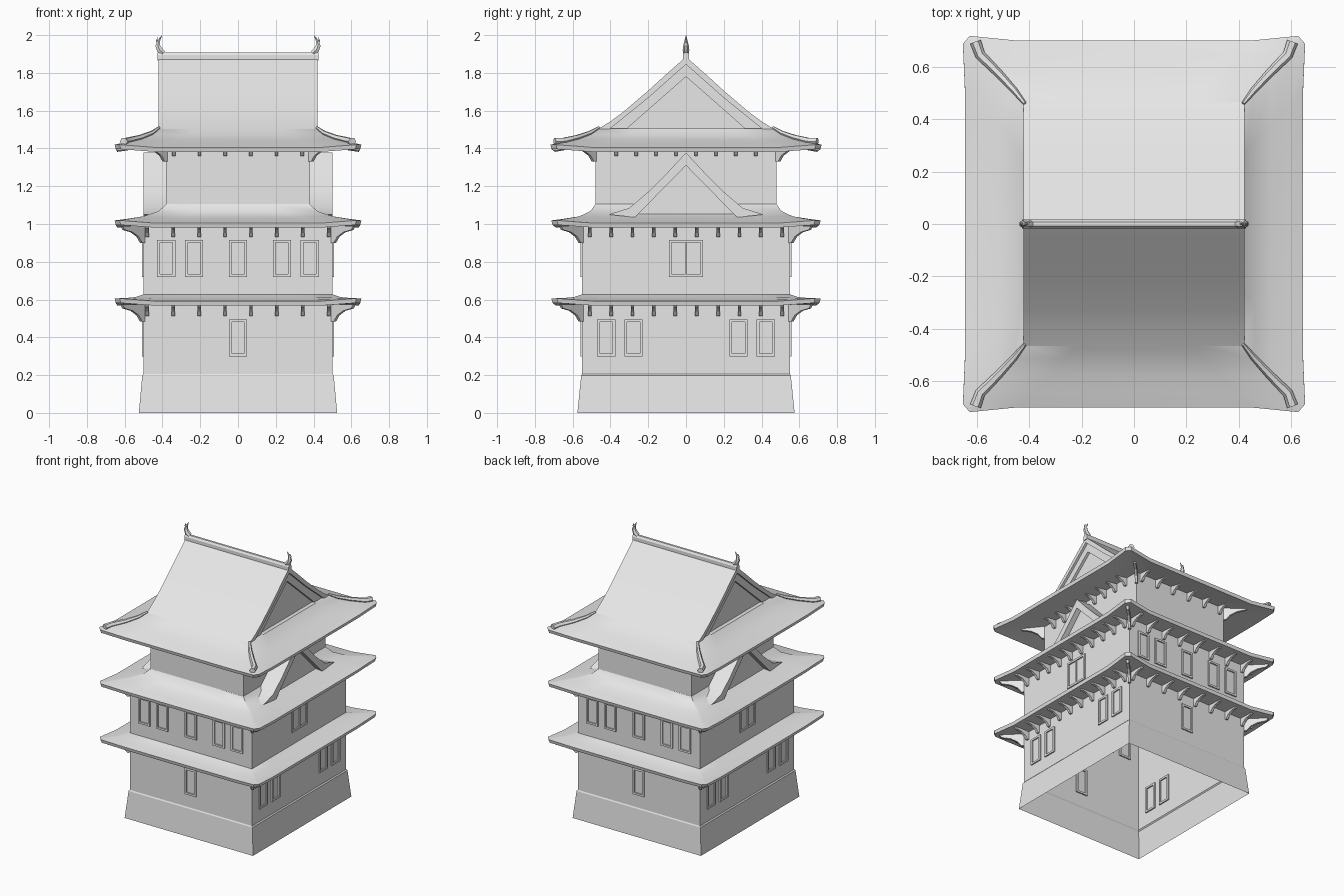
import bpy, bmesh, math
from mathutils import Matrix, Vector

if "Cube" in bpy.data.objects:
    bpy.data.objects.remove(bpy.data.objects["Cube"])

stone = bpy.data.materials.new("light_grey")
stone.use_nodes = True
GREY = (0.8, 0.8, 0.8, 1)
stone.diffuse_color = GREY
stone.node_tree.nodes["Principled BSDF"].inputs["Base Color"].default_value = GREY


def finish(name, bm, smooth=False):
    bmesh.ops.remove_doubles(bm, verts=bm.verts, dist=0.0001)
    bmesh.ops.recalc_face_normals(bm, faces=bm.faces)
    me = bpy.data.meshes.new(name)
    bm.to_mesh(me)
    bm.free()
    me.materials.append(stone)
    if smooth:
        me.shade_smooth()
        me.set_sharp_from_angle(angle=math.radians(35))
    ob = bpy.data.objects.new(name, me)
    bpy.context.collection.objects.link(ob)
    return ob


def skin(bm, rings):
    """Bridge closed rings of points into an open shell."""
    rows = [[bm.verts.new(p) for p in r] for r in rings]
    for a, b in zip(rows, rows[1:]):
        for i in range(len(a)):
            j = (i + 1) % len(a)
            bm.faces.new((a[i], a[j], b[j], b[i]))


def prism(bm, pts, depth, matrix):
    """Extrude a closed 2D outline along local x, from 0 to depth."""
    ends = [[bm.verts.new(matrix @ Vector((d, u, v))) for u, v in pts] for d in (0, depth)]
    bm.faces.new(ends[0])
    bm.faces.new(ends[1][::-1])
    for i in range(len(pts)):
        j = (i + 1) % len(pts)
        bm.faces.new((ends[0][i], ends[0][j], ends[1][j], ends[1][i]))


def slab(bm, pts, x0, x1):
    prism(bm, pts, x1 - x0, Matrix.Translation((x0, 0, 0)))


def band(outer, inner):
    """Symmetric arch outline from half profiles listed apex first."""
    full = lambda h: [(-y, z) for y, z in h[:0:-1]] + list(h)
    return full(outer) + full(inner)[::-1]


def tube(name, path, radii, depth):
    cu = bpy.data.curves.new(name, "CURVE")
    cu.dimensions = "3D"
    cu.bevel_depth, cu.bevel_resolution, cu.use_fill_caps = depth, 1, True
    sp = cu.splines.new("POLY")
    sp.points.add(len(path) - 1)
    for p, co, r in zip(sp.points, path, radii):
        p.co, p.radius = (*co, 1), r
    tmp = bpy.data.objects.new(name, cu)
    bm = bmesh.new()
    bm.from_mesh(tmp.to_mesh())
    tmp.to_mesh_clear()
    bpy.data.objects.remove(tmp)
    return finish(name, bm, True)


# Walls: battered plinth and hollow storeys
def rect(hx, hy, z):
    return [(hx, -hy, z), (hx, hy, z), (-hx, hy, z), (-hx, -hy, z)]


for name, rings in {
    "plinth": [(0.525, 0.575, 0), (0.507, 0.555, 0.197), (0.5, 0.55, 0.205)],
    "lower_walls": [(0.5, 0.55, 0.205), (0.5, 0.55, 1.0)],
    "upper_walls": [(0.38, 0.48, 1.08), (0.38, 0.48, 1.42)],
}.items():
    bm = bmesh.new()
    skin(bm, [rect(*r) for r in rings])
    finish(name, bm)


# Eave roofs with flared, lifted corners
def eave_ring(hx, hy, z, f):
    up = z + 0.014 * f
    quad = [(hx, hy - 0.2, z), (hx + 0.008 * f, hy - 0.012 * f, up),
            (hx - 0.018 * f, hy + 0.018 * f, up), (hx - 0.2, hy, z)]
    half = quad + [(-x, y, h) for x, y, h in quad[::-1]]
    return half + [(-x, -y, h) for x, y, h in half]


def eave_roof(name, profile, soffit):
    bm = bmesh.new()
    n = len(profile) - 1
    rings = [eave_ring(*p, (i / n) ** 2) for i, p in enumerate(profile)]
    hx, hy, z = profile[-1]
    rings.append(eave_ring(hx - 0.006, hy - 0.006, z - 0.024, 1))
    rings.append(eave_ring(*soffit, 0))
    skin(bm, rings)
    return finish(name, bm, True)


TOP = [(0.37, 0.40, 1.50), (0.42, 0.46, 1.505), (0.46, 0.51, 1.472),
       (0.52, 0.575, 1.445), (0.59, 0.645, 1.424), (0.645, 0.70, 1.406)]
eave_roof("first_roof", [(0.5, 0.55, 0.627), (0.54, 0.59, 0.612),
          (0.59, 0.64, 0.602), (0.645, 0.695, 0.592)], (0.5, 0.55, 0.572))
eave_roof("second_roof", [(0.38, 0.48, 1.105), (0.42, 0.505, 1.067), (0.5, 0.56, 1.037),
          (0.58, 0.635, 1.02), (0.645, 0.695, 1.005)], (0.5, 0.55, 0.988))
eave_roof("top_skirt_roof", TOP, (0.38, 0.48, 1.42))

# Main gabled roof with recessed gable ends
slope = [(0, 1.885), (0.1, 1.797), (0.2, 1.706), (0.33, 1.595), (0.4, 1.543), (0.465, 1.503)]
under = [(0, 1.845), (0.2, 1.668), (0.41, 1.498)]
inner = [(0, 1.78), (0.33, 1.49)]
bm = bmesh.new()
slab(bm, band(slope, under), -0.422, 0.422)
finish("main_roof", bm, True)
for s, side in ((1, "left"), (-1, "right")):
    bm = bmesh.new()
    slab(bm, band(under, inner), s * 0.385, s * 0.405)
    finish(side + "_gable_board", bm)
    bm = bmesh.new()
    slab(bm, [(-0.4, 1.5), (0.4, 1.5), (0, 1.83)], s * 0.375, s * 0.386)
    finish(side + "_gable_wall", bm)
    # Small gable standing on the second roof
    bm = bmesh.new()
    slab(bm, band([(0, 1.378), (0.1, 1.27), (0.2, 1.17), (0.3, 1.085), (0.41, 1.05)],
                  [(0, 1.31), (0.27, 1.035)]), s * 0.36, s * 0.5)
    finish(side + "_small_gable_roof", bm, True)
    bm = bmesh.new()
    slab(bm, [(-0.28, 1.03), (0.28, 1.03), (0, 1.32)], s * 0.45, s * 0.46)
    finish(side + "_small_gable_wall", bm)
    # Curled fish-tail finial on the ridge end
    tube(side + "_finial", [(s * x, 0, z) for x, z in
         ((0.395, 1.905), (0.415, 1.922), (0.425, 1.945), (0.42, 1.97), (0.403, 1.998))],
         (1, 1.1, 0.9, 0.5, 0.1), 0.016)
    tube(side + "_finial_fin", [(s * 0.422, 0, 1.955), (s * 0.43, 0, 1.97), (s * 0.426, 0, 1.987)],
         (0.6, 0.4, 0.1), 0.014)
    # Hip ridges running to the corners
    for t, end in ((-1, "front"), (1, "back")):
        tube(f"{end}_{side}_hip_ridge",
             [(s * (x - 0.003), t * y, z + 0.006 + 0.012 * i / 4)
              for i, (x, y, z) in enumerate(TOP[1:5])] + [(s * 0.605, t * 0.695, 1.436)],
             (0.4, 0.7, 0.9, 1.1, 1.2), 0.018)

bm = bmesh.new()
slab(bm, [(-0.017, 1.865), (0.017, 1.865), (0.017, 1.895), (0.008, 1.909),
          (-0.008, 1.909), (-0.017, 1.895)], -0.427, 0.427)
finish("ridge_cap", bm)


# Curved brackets under the eaves, with larger diagonal ones at the corners
def bracket(bm, x, y, z, angle, size):
    pts = [(0, 0), (0.11, 0), (0.1, -0.014), (0.06, -0.022), (0.03, -0.038), (0.012, -0.06), (0, -0.06)]
    m = Matrix.Translation((x, y, z)) @ Matrix.Rotation(angle, 4, "Z")
    m = m @ Matrix.Translation((-0.009, 0, 0))
    prism(bm, [(u * size, v * size) for u, v in pts], 0.018, m)


for name, hx, hy, z, nx, ny in (("first", 0.5, 0.55, 0.574, 8, 10),
                                ("second", 0.5, 0.55, 0.99, 8, 10),
                                ("top", 0.38, 0.48, 1.42, 6, 8)):
    bm = bmesh.new()
    mx, my = hx - 0.02, hy - 0.04 if ny > 8 else 0.37
    if nx < 8:
        mx = 0.34
    for s in (1, -1):
        for i in range(nx):
            bracket(bm, mx * (2 * i / (nx - 1) - 1), s * hy, z, 0 if s > 0 else math.pi, 1)
        for i in range(ny):
            bracket(bm, s * hx, my * (2 * i / (ny - 1) - 1), z, -s * math.pi / 2, 1)
        for t in (1, -1):
            bracket(bm, s * hx, t * hy, z, math.atan2(-s, t), 1.5)
    finish(name + "_roof_brackets", bm)


# Windows: raised frames passing through the wall
def window(bm, u, z, width, wall, angle, mullion=False):
    h, b = 0.195, 0.014
    bars = [(u - width / 2 + b / 2, z, b, h), (u + width / 2 - b / 2, z, b, h),
            (u, z + h / 2 - b / 2, width, b), (u, z - h / 2 + b / 2, width, b)]
    if mullion:
        bars.append((u, z, b / 2, h))
    for cx, cz, w, t in bars:
        m = Matrix.Rotation(angle, 4, "Z") @ Matrix.Translation((cx, -wall, cz))
        bmesh.ops.create_cube(bm, size=1, matrix=m @ Matrix.Diagonal((w, 0.018, t, 1)))


for angle, face in ((0, "front"), (math.pi, "back")):
    bm = bmesh.new()
    window(bm, 0, 0.397, 0.093, 0.5 + 0.05, angle)
    for u in (-0.38, -0.232, 0, 0.232, 0.38):
        window(bm, u, 0.818, 0.096, 0.55, angle)
    finish(face + "_windows", bm)
for angle, face in ((math.pi / 2, "left"), (-math.pi / 2, "right")):
    bm = bmesh.new()
    for u in (-0.422, -0.278, 0.278, 0.422):
        window(bm, u, 0.397, 0.096, 0.5, angle)
    window(bm, 0, 0.818, 0.18, 0.5, angle, True)
    finish(face + "_windows", bm)
